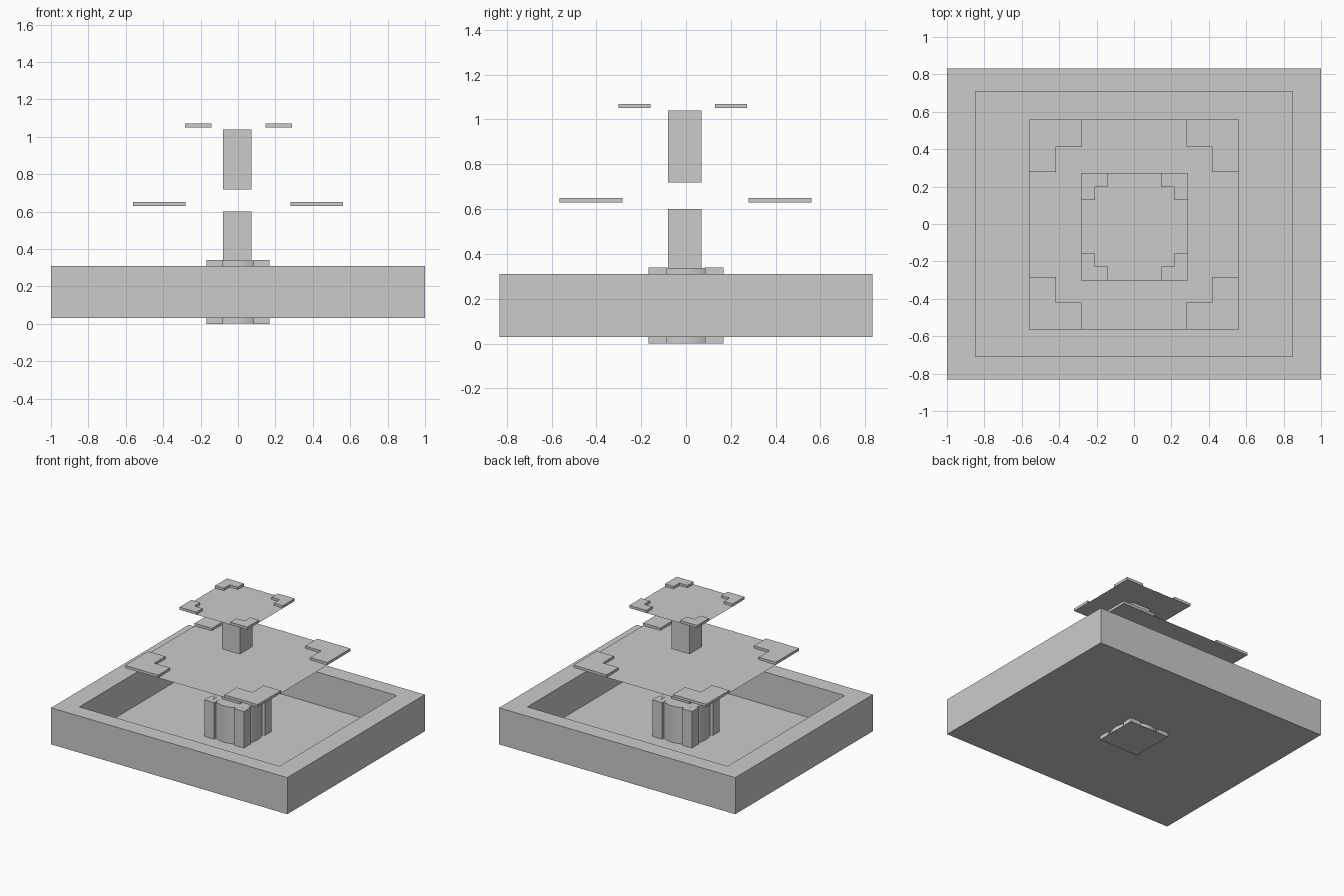
import bpy, bmesh, math

if "Cube" in bpy.data.objects:
    bpy.data.objects.remove(bpy.data.objects["Cube"])


def make(name, bm):
    mesh = bpy.data.meshes.new(name)
    bm.to_mesh(mesh)
    bm.free()
    obj = bpy.data.objects.new(name, mesh)
    bpy.context.collection.objects.link(obj)
    return obj


def prism(bm, pts, z0, z1):
    """Closed solid from a counter-clockwise outline."""
    face = bm.faces.new([bm.verts.new((x, y, z0)) for x, y in pts])
    top = bmesh.ops.extrude_face_region(bm, geom=[face], use_keep_orig=True)
    new = [g for g in top["geom"] if isinstance(g, bmesh.types.BMVert)]
    bmesh.ops.translate(bm, verts=new, vec=(0, 0, z1 - z0))
    bmesh.ops.recalc_face_normals(bm, faces=bm.faces)


def rect(x0, x1, y0, y1):
    return [(x0, y0), (x1, y0), (x1, y1), (x0, y1)]


def circle(cx, cy, r, n=48):
    return [(cx + r * math.cos(2 * math.pi * i / n),
             cy + r * math.sin(2 * math.pi * i / n)) for i in range(n)]


def corners(name, cx, cy, r, z0, z1):
    """Four L-shaped corner blocks with a notch on the inner side."""
    bm = bmesh.new()
    a, b = r / 2, r * 0.74
    ell = [(r, a), (r, r), (a, r), (a, b), (b, b), (b, a)]
    for k in range(4):
        c, s = round(math.cos(k * math.pi / 2)), round(math.sin(k * math.pi / 2))
        prism(bm, [(cx + c * x - s * y, cy + s * x + c * y) for x, y in ell], z0, z1)
    return make(name, bm)


def box(name, x0, x1, y0, y1, z0, z1):
    bm = bmesh.new()
    prism(bm, rect(x0, x1, y0, y1), z0, z1)
    return make(name, bm)


def tier(name, cx, cy, r, z0, z1):
    """Thin tray: square underside, round upper face, raised corners."""
    bm = bmesh.new()
    sq = rect(cx - r, cx + r, cy - r, cy + r)
    bm.faces.new([bm.verts.new((x, y, z0)) for x, y in reversed(sq)])
    bm.faces.new([bm.verts.new((x, y, z0 + 0.002)) for x, y in circle(cx, cy, r)])
    make(name + "_plate", bm)
    corners(name + "_corners", cx, cy, r, z0, z1)


# Basin: block with a rectangular pocket
bm = bmesh.new()
prism(bm, rect(-1, 1, -0.832, 0.832), 0.03, 0.31)
top = max(bm.faces, key=lambda f: f.calc_center_median().z)
bmesh.ops.inset_region(bm, faces=[top], thickness=0.1)
for v in top.verts:
    v.co.x = math.copysign(0.848, v.co.x)
    v.co.y = math.copysign(0.708, v.co.y)
pocket = bmesh.ops.extrude_face_region(bm, geom=[top])
verts = [g for g in pocket["geom"] if isinstance(g, bmesh.types.BMVert)]
bmesh.ops.translate(bm, verts=verts, vec=(0, 0, -0.25))
if top.is_valid:
    bmesh.ops.delete(bm, geom=[top], context='FACES_ONLY')
bmesh.ops.recalc_face_normals(bm, faces=bm.faces)
make("basin", bm)

# Central post: round core, square underside and notched corners
bm = bmesh.new()
prism(bm, circle(0, 0, 0.168), 0.001, 0.338)
core = make("post_core", bm)
bpy.context.view_layer.objects.active = core
core.select_set(True)
bpy.ops.object.shade_smooth_by_angle(angle=math.radians(30))
bm = bmesh.new()
bm.faces.new([bm.verts.new((x, y, 0)) for x, y in reversed(rect(-0.168, 0.168, -0.168, 0.168))])
make("post_underside", bm)
corners("post_corners", 0, 0, 0.168, 0, 0.34)

# Columns
box("lower_column", -0.08, 0.072, -0.08, 0.07, 0.28, 0.6)
box("upper_column", -0.08, 0.072, -0.08, 0.07, 0.718, 1.04)

# Trays
tier("lower_tray", 0, -0.003, 0.562, 0.63, 0.65)
tier("upper_tray", 0.003, -0.015, 0.287, 1.05, 1.07)
